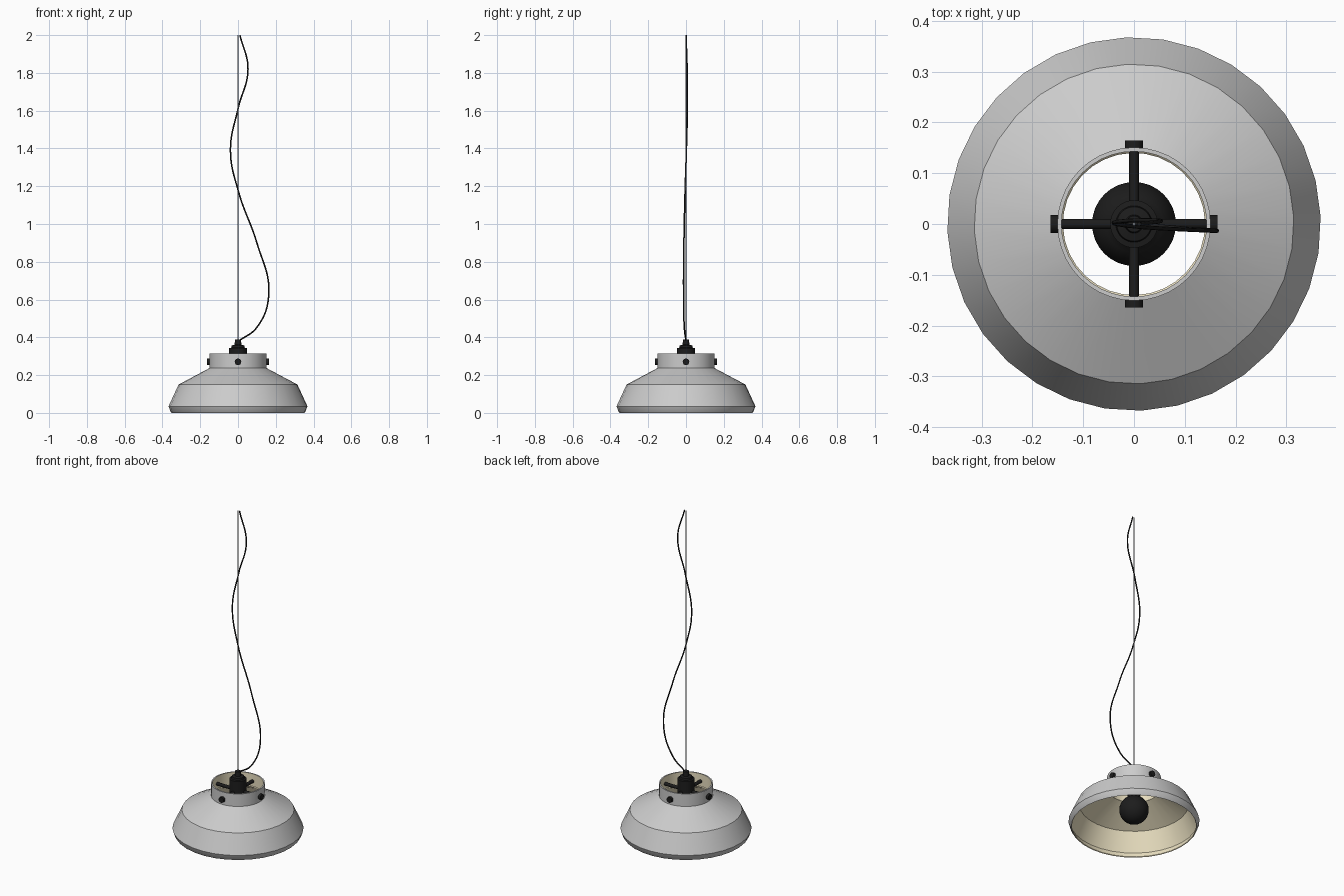
import bpy, bmesh, math

if "Cube" in bpy.data.objects:
    bpy.data.objects.remove(bpy.data.objects["Cube"])


def material(name, rgb):
    m = bpy.data.materials.new(name)
    m.diffuse_color = (*rgb, 1)
    m.use_nodes = True
    m.node_tree.nodes["Principled BSDF"].inputs["Base Color"].default_value = m.diffuse_color
    return m


BLACK = material("black", (0.012, 0.012, 0.012))
CREAM = material("cream", (0.85, 0.77, 0.55))
GREY = material("grey", (0.6, 0.6, 0.6))
STEEL = material("steel", (0.25, 0.26, 0.28))


def smooth(ob, angle):
    bpy.ops.object.select_all(action='DESELECT')
    bpy.context.view_layer.objects.active = ob
    ob.select_set(True)
    bpy.ops.object.shade_smooth_by_angle(angle=math.radians(angle))


def lathe(name, profile, mats, segs=32, closed=False, inner_from=None, phase=0.0, angle=25):
    """Spin an (r, z) profile; spans from inner_from onward use the second material."""
    bm = bmesh.new()
    rings = []
    for r, z in profile:
        if r == 0:
            rings.append([bm.verts.new((0, 0, z))] * segs)
        else:
            rings.append([bm.verts.new((r * math.cos(phase + 2 * math.pi * i / segs),
                                        r * math.sin(phase + 2 * math.pi * i / segs), z))
                          for i in range(segs)])
    n = len(rings)
    for k in range(n if closed else n - 1):
        a, b = rings[k], rings[(k + 1) % n]
        for i in range(segs):
            j = (i + 1) % segs
            f = bm.faces.new(list(dict.fromkeys((a[i], a[j], b[j], b[i]))))
            if inner_from is not None and k >= inner_from:
                f.material_index = 1
    bmesh.ops.recalc_face_normals(bm, faces=bm.faces)
    me = bpy.data.meshes.new(name)
    bm.to_mesh(me)
    bm.free()
    ob = bpy.data.objects.new(name, me)
    bpy.context.collection.objects.link(ob)
    for m in mats:
        me.materials.append(m)
    smooth(ob, angle)
    return ob


def rod(name, radius, length, loc, rot, mat, segs=20):
    bpy.ops.mesh.primitive_cylinder_add(vertices=segs, radius=radius, depth=length,
                                        location=loc, rotation=rot)
    ob = bpy.context.object
    ob.name = name
    ob.data.materials.append(mat)
    smooth(ob, 35)
    return ob


# shade: grey outside, cream inside
lathe("shade", [(0.352, 0.0), (0.357, 0.006), (0.368, 0.035), (0.315, 0.15), (0.146, 0.24),
                (0.14, 0.234), (0.308, 0.145), (0.36, 0.034), (0.349, 0.004)],
      [GREY, CREAM], closed=True, inner_from=4, phase=0.04)

# open collar on top of the shade
lathe("collar", [(0.144, 0.236), (0.151, 0.236), (0.151, 0.315), (0.143, 0.315)],
      [GREY, CREAM], segs=40, closed=True, inner_from=3)

# four spokes with bolt heads through the collar
for i in range(4):
    a = i * math.pi / 2
    c, s = math.cos(a), math.sin(a)
    rot = (0, math.pi / 2, a)
    rod(f"spoke_{i + 1}", 0.01, 0.13, (0.09 * c, 0.09 * s, 0.27), rot, BLACK)
    rod(f"bolt_{i + 1}", 0.0175, 0.016, (0.157 * c, 0.157 * s, 0.27), rot, BLACK)

# lamp socket with stepped cap
lathe("socket", [(0, 0.2), (0.036, 0.2), (0.04, 0.25), (0.047, 0.25), (0.047, 0.343),
                 (0.036, 0.345), (0.034, 0.357), (0.018, 0.361), (0.016, 0.388), (0, 0.39)],
      [BLACK])

# round bulb with its neck
bulb = [(0, 0.023)]
for k in range(1, 15):
    t = -math.pi / 2 + math.pi * k / 17
    bulb.append((0.083 * math.cos(t), 0.106 + 0.083 * math.sin(t)))
bulb += [(0.034, 0.195), (0.032, 0.22), (0, 0.22)]
lathe("bulb", bulb, [BLACK], angle=40)

# straight suspension wire
rod("suspension_wire", 0.003, 1.62, (0, 0, 1.19), (0, 0, 0), STEEL, 10)

# loose power cord
path = [(0.003, 0, 0.38), (0.10, -0.009, 0.453), (0.163, -0.013, 0.63), (0.10, -0.011, 0.9),
        (0.003, -0.005, 1.17), (-0.04, 0.002, 1.39), (0, 0.007, 1.61),
        (0.053, 0.006, 1.82), (0.01, 0, 2.0)]
cu = bpy.data.curves.new("power_cord", 'CURVE')
cu.dimensions = '3D'
cu.bevel_depth = 0.004
cu.bevel_resolution = 2
cu.resolution_u = 10
cu.use_fill_caps = True
sp = cu.splines.new('BEZIER')
sp.bezier_points.add(len(path) - 1)
for p, co in zip(sp.bezier_points, path):
    p.co = co
    p.handle_left_type = p.handle_right_type = 'AUTO'
cu.materials.append(BLACK)
bpy.context.collection.objects.link(bpy.data.objects.new("power_cord", cu))
